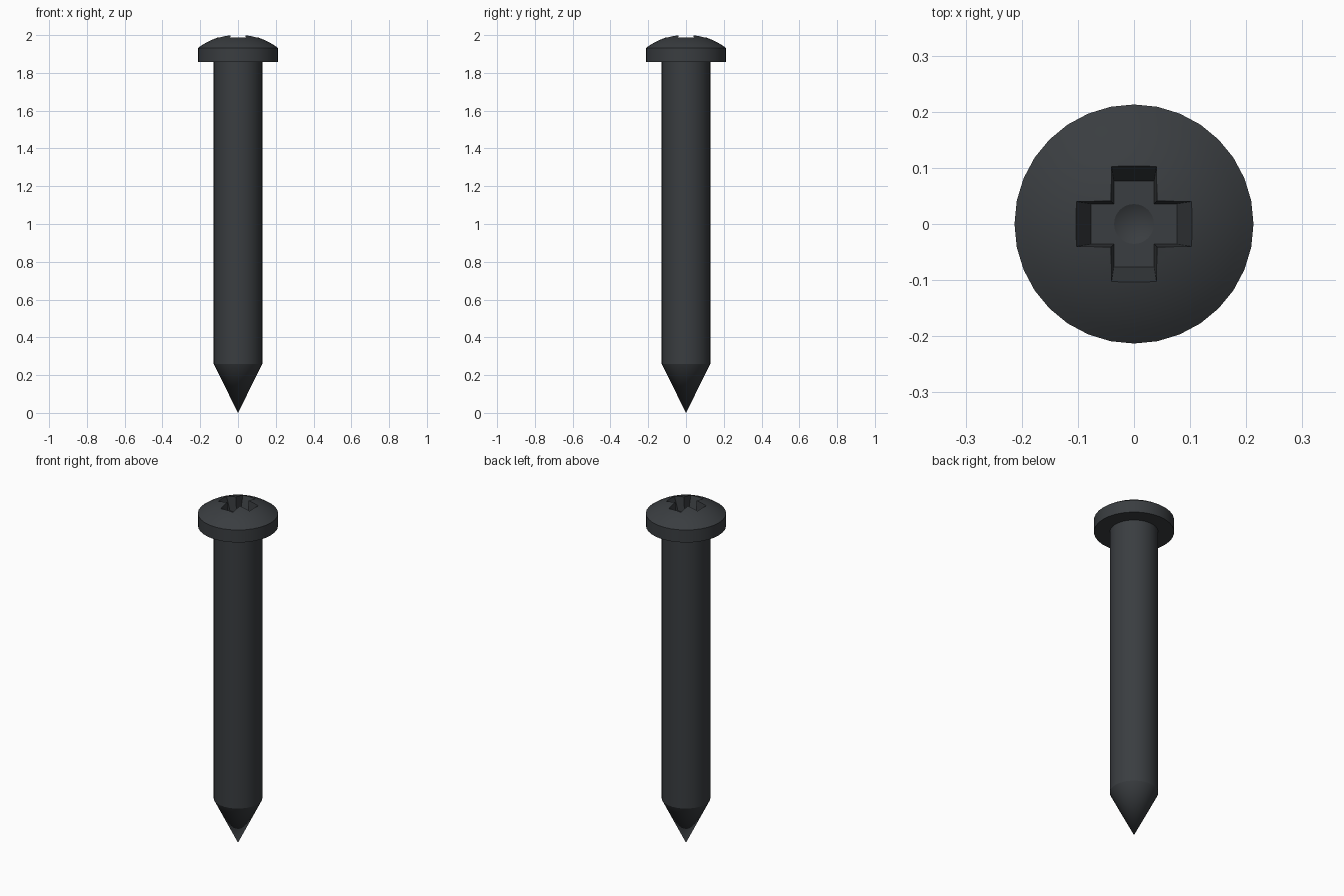
import bpy, bmesh
from math import sin, cos, pi, asin, radians

if "Cube" in bpy.data.objects:
    bpy.data.objects.remove(bpy.data.objects["Cube"])

SIDES = 32
metal = bpy.data.materials.new("dark_metal")
metal.diffuse_color = (0.042, 0.047, 0.052, 1)
metal.use_nodes = True
metal.node_tree.nodes["Principled BSDF"].inputs["Base Color"].default_value = metal.diffuse_color


def finish(bm, name):
    bmesh.ops.recalc_face_normals(bm, faces=bm.faces)
    me = bpy.data.meshes.new(name)
    bm.to_mesh(me)
    bm.free()
    me.materials.append(metal)
    ob = bpy.data.objects.new(name, me)
    bpy.context.collection.objects.link(ob)
    return ob


def lathe(name, profile):
    """Revolve (radius, z) points around z."""
    bm = bmesh.new()
    vs = [bm.verts.new((r, 0, z)) for r, z in profile]
    es = [bm.edges.new(p) for p in zip(vs, vs[1:])]
    bmesh.ops.spin(bm, geom=vs + es, cent=(0, 0, 0), axis=(0, 0, 1),
                   angle=2 * pi, steps=SIDES)
    bmesh.ops.remove_doubles(bm, verts=bm.verts, dist=1e-5)
    return finish(bm, name)


def cut(ob, cutter):
    mod = ob.modifiers.new("recess", 'BOOLEAN')
    mod.operation = 'DIFFERENCE'
    mod.solver = 'EXACT'
    mod.object = cutter
    bpy.ops.object.select_all(action='DESELECT')
    bpy.context.view_layer.objects.active = ob
    ob.select_set(True)
    bpy.ops.object.modifier_apply(modifier=mod.name)
    bpy.data.objects.remove(cutter)


def smooth(ob):
    bpy.ops.object.select_all(action='DESELECT')
    bpy.context.view_layer.objects.active = ob
    ob.select_set(True)
    bpy.ops.object.shade_smooth_by_angle(angle=radians(25))


# Shank with pointed tip
shank = lathe("shank", [(0, 0), (0.129, 0.26), (0.129, 1.87), (0, 1.87)])

# Domed pan head: straight rim, then a spherical cap
R, APEX, RIM = 0.347, 2.004, 0.213
a = asin(RIM / R)
dome = [(R * sin(a * t / 8), APEX - R + R * cos(a * t / 8)) for t in range(8, -1, -1)]
head = lathe("head", [(0, 1.858), (RIM, 1.858)] + dome)


# Cross-shaped drive recess, tapering towards its floor
def cross(bm, z, length, width):
    pts = []
    for k in range(4):
        c, s = round(cos(k * pi / 2)), round(sin(k * pi / 2))
        for x, y in ((length, -width), (length, width), (width, width)):
            pts.append(bm.verts.new((x * c - y * s, x * s + y * c, z)))
    return pts


bm = bmesh.new()
low = cross(bm, 1.91, 0.077, 0.036)
high = cross(bm, 2.03, 0.1175, 0.0425)
bm.faces.new(low)
bm.faces.new(high)
for i in range(12):
    j = (i + 1) % 12
    bm.faces.new((low[i], low[j], high[j], high[i]))
cut(head, finish(bm, "cross_cutter"))

# Conical dimple in the recess floor
cut(head, lathe("dimple_cutter", [(0, 1.891), (0.0355, 1.91), (0.0355, 1.93), (0, 1.93)]))

smooth(shank)
smooth(head)
